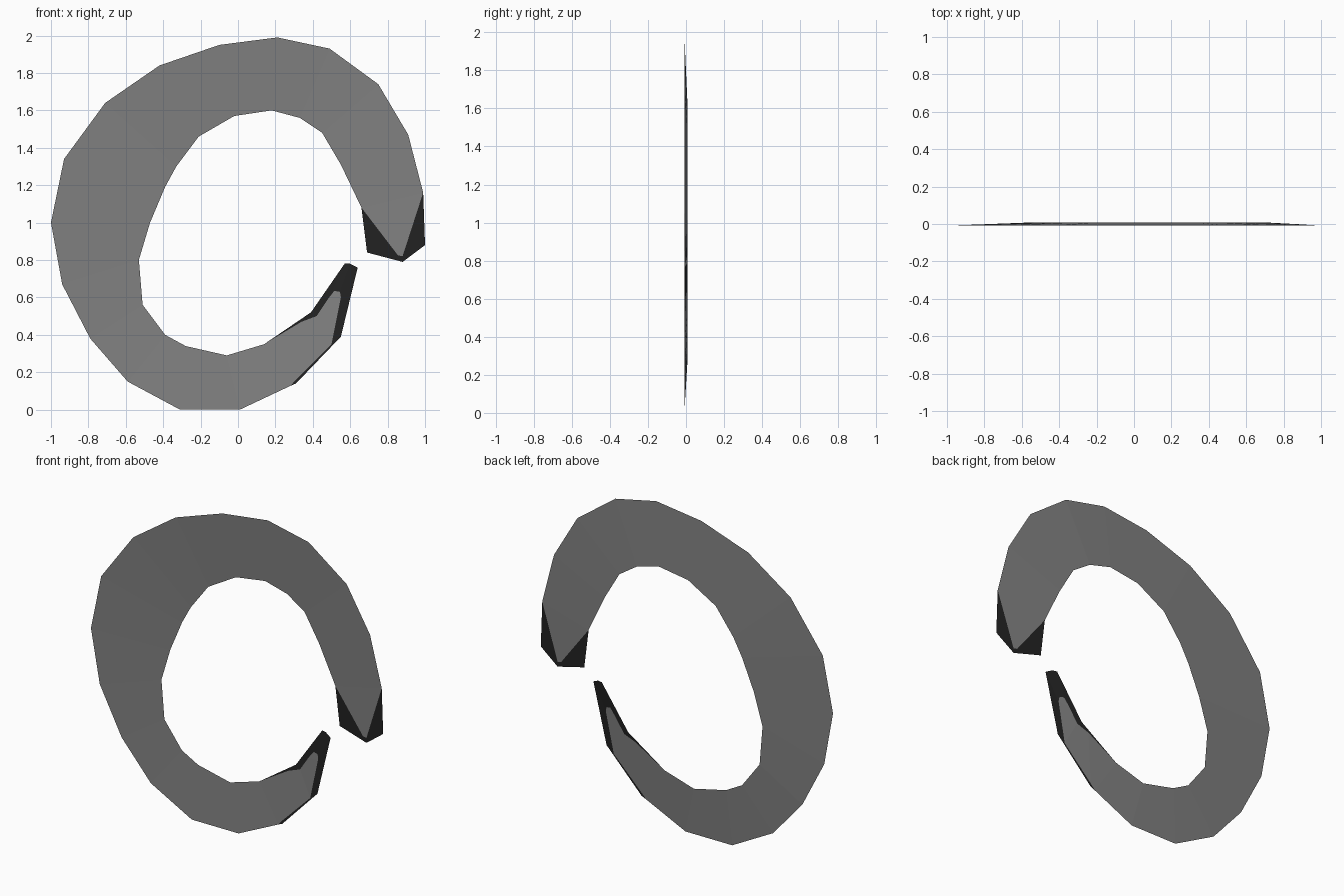
import bpy
import bmesh
from mathutils import Vector
from mathutils.geometry import intersect_point_line

cube = bpy.data.objects.get("Cube")
if cube:
    bpy.data.objects.remove(cube, do_unlink=True)

RISE = 0.009  # the ring is slightly dished: outer rim forward, inner rim back


def make_material(name, value):
    material = bpy.data.materials.new(name)
    material.use_nodes = True
    colour = (value, value, value, 1)
    material.diffuse_color = colour
    material.node_tree.nodes["Principled BSDF"].inputs["Base Color"].default_value = colour
    return material


# Rim outlines (x, z), running from the upper tip round to the lower tip
outer_rim = [(1, .88), (.99, 1.16), (.91, 1.47), (.75, 1.74), (.49, 1.93),
             (.21, 1.99), (-.1, 1.95), (-.42, 1.84), (-.71, 1.64), (-.93, 1.34),
             (-1, 1), (-.94, .67), (-.79, .38), (-.59, .15), (-.31, 0),
             (.01, 0), (.31, .14), (.55, .39), (.64, .76)]
inner_rim = [(.69, .84), (.66, 1.08), (.55, 1.31), (.45, 1.48), (.33, 1.56),
             (.18, 1.6), (-.02, 1.57), (-.21, 1.46), (-.33, 1.3), (-.39, 1.19),
             (-.47, 1), (-.53, .8), (-.51, .56), (-.39, .4), (-.28, .34),
             (-.06, .29), (.14, .35), (.39, .52), (.57, .78)]


def distance_to_rim(point, rim):
    p = Vector(point)
    best = 10.0
    for a, b in zip(rim, rim[1:]):
        a, b = Vector(a), Vector(b)
        factor = intersect_point_line(p, a, b)[1]
        nearest = a.lerp(b, min(max(factor, 0), 1))
        best = min(best, (p - nearest).length)
    return best


def on_dish(point):
    """Place an (x, z) point on the dished surface between the two rims."""
    to_outer = distance_to_rim(point, outer_rim)
    to_inner = distance_to_rim(point, inner_rim)
    share = to_outer / (to_outer + to_inner)
    return Vector((point[0], RISE * (2 * share - 1), point[1]))


def make_strip(name, first, second, material):
    """Join two outlines rung by rung, merging rungs that share a point."""
    bm = bmesh.new()
    verts = {}

    def vert(point):
        if point not in verts:
            verts[point] = bm.verts.new(on_dish(point))
        return verts[point]

    rungs = list(zip(first, second))
    for (a, b), (c, d) in zip(rungs, rungs[1:]):
        corners = list(dict.fromkeys([a, c, d, b]))
        if len(corners) > 2:
            bm.faces.new([vert(p) for p in corners])
    bmesh.ops.recalc_face_normals(bm, faces=bm.faces[:])
    bm.normal_update()
    if sum(face.normal.y for face in bm.faces) > 0:
        bmesh.ops.reverse_faces(bm, faces=bm.faces[:])
    mesh = bpy.data.meshes.new(name)
    bm.to_mesh(mesh)
    bm.free()
    mesh.materials.append(material)
    obj = bpy.data.objects.new(name, mesh)
    bpy.context.collection.objects.link(obj)
    return obj


grey = make_material("mid grey", 0.22)
black = make_material("soft black", 0.016)

# Grey body: pointed at the upper end, narrowing to a hook at the lower end
upper_point = [(.88, .82), (.855, .825)]
hook_root = (.28, .127)
hook_outer = [(.31, .16), (.5, .35), (.55, .6), (.545, .63)]
hook_inner = [(.34, .47), (.42, .5), (.48, .59), (.515, .635)]
make_strip("ring_body",
           [upper_point[0]] + outer_rim[1:16] + [hook_root] + hook_outer,
           [upper_point[1]] + inner_rim[1:17] + hook_inner, grey)

# Black upper tip wrapped around the grey point
make_strip("upper_tip",
           [outer_rim[1], outer_rim[0], (.88, .79), inner_rim[0], inner_rim[1]],
           [outer_rim[1], upper_point[0], upper_point[0], upper_point[1], inner_rim[1]],
           black)

# Black lower tip bordering the grey hook on both sides
tip_end, tip_bend = inner_rim[18], inner_rim[17]
make_strip("lower_tip",
           [hook_root] + outer_rim[16:] + [(.6, .78), tip_end, tip_end,
                                           tip_bend, tip_bend, inner_rim[16]],
           [hook_root] + hook_outer + hook_inner[::-1] + [inner_rim[16]],
           black)
